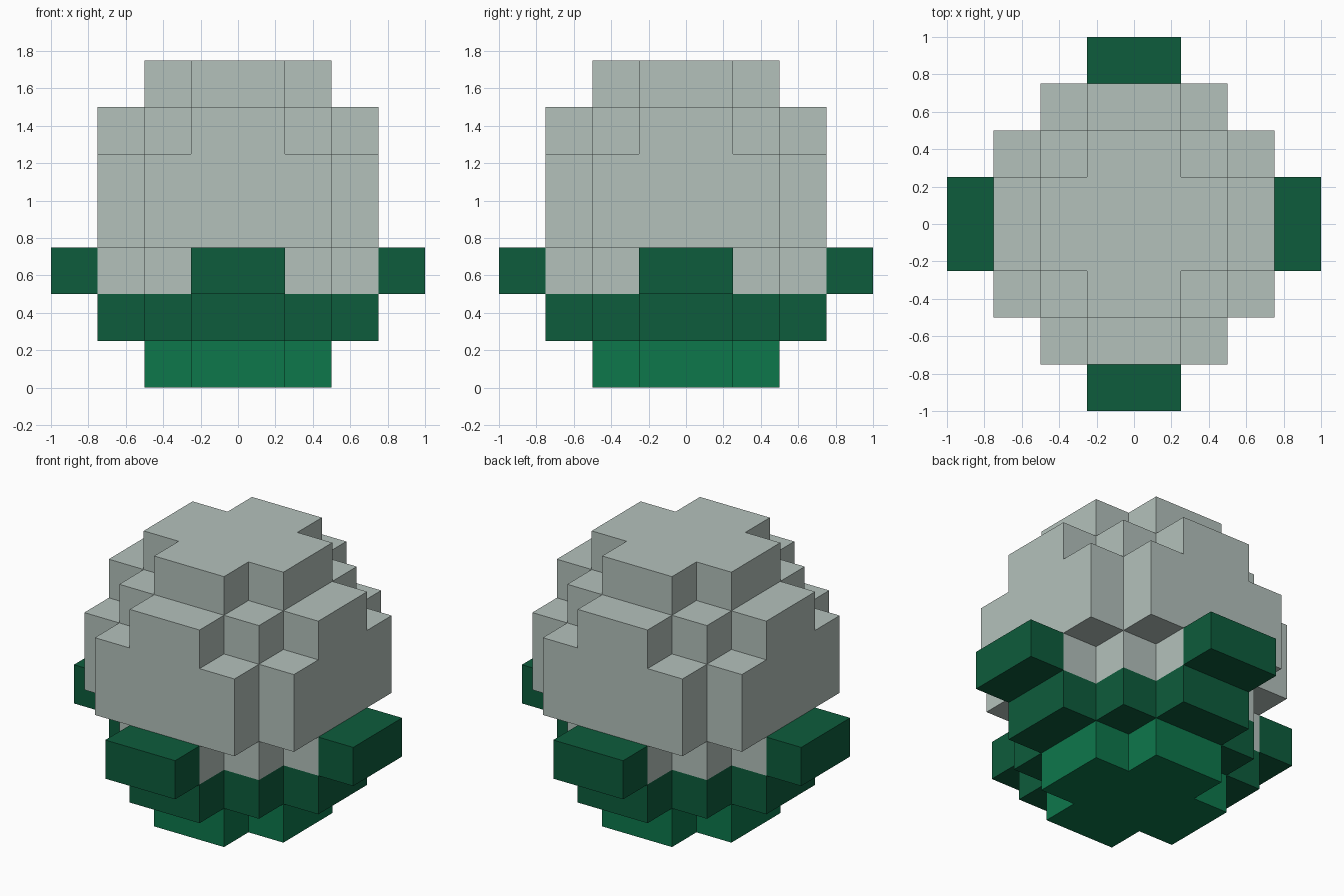
import bpy, bmesh
from mathutils import Vector

if "Cube" in bpy.data.objects:
    bpy.data.objects.remove(bpy.data.objects["Cube"], do_unlink=True)

CELL = 0.25


def material(name, rgb):
    m = bpy.data.materials.new(name)
    m.diffuse_color = (*rgb, 1)
    m.use_nodes = True
    bsdf = m.node_tree.nodes["Principled BSDF"]
    bsdf.inputs["Base Color"].default_value = (*rgb, 1)
    return m


GREY = material("pale grey", (0.455, 0.535, 0.500))
DARK = material("dark green", (0.004, 0.107, 0.045))
GREEN = material("bright green", (0.004, 0.184, 0.071))

# Stepped plans: half width in cells of each row, counted out from the centre
PLUS, DIAMOND, BARREL = (2, 1), (3, 2, 1), (3, 3, 2)


def layer(plan, z):
    """Cells of one block layer, mirrored about both axes."""
    return {(sx, sy, z) for row, half in enumerate(plan)
            for sy in (row, -row - 1) for sx in range(-half, half)}


def layers(*pairs):
    return set().union(*(layer(plan, z) for plan, z in pairs))


# Parts from the ground up
parts = {
    "base": (layers((PLUS, 0)), GREEN),
    "lower_band": (layers((DIAMOND, 1)), DARK),
    "body": (layers((DIAMOND, 2), (BARREL, 3), (BARREL, 4), (DIAMOND, 5), (PLUS, 6)), GREY),
    "front_tab": ({(x, -4, 2) for x in (-1, 0)}, DARK),
    "back_tab": ({(x, 3, 2) for x in (-1, 0)}, DARK),
    "left_tab": ({(3, y, 2) for y in (-1, 0)}, DARK),
    "right_tab": ({(-4, y, 2) for y in (-1, 0)}, DARK),
}
filled = set().union(*(cells for cells, _ in parts.values()))


def build(name, cells, mat):
    """Skin the outside of the cells, then merge flat areas into single faces."""
    bm = bmesh.new()
    for cell in sorted(cells):
        centre = Vector(cell) + Vector((0.5, 0.5, 0.5))
        for axis in range(3):
            for sign in (-1, 1):
                n = Vector((0, 0, 0))
                n[axis] = sign
                if tuple(int(a + b) for a, b in zip(cell, n)) in filled:
                    continue
                u = Vector((0, 0, 0))
                u[(axis + 1) % 3] = 0.5
                v = n.cross(u)
                mid = centre + n * 0.5
                bm.faces.new([bm.verts.new((mid + c) * CELL)
                              for c in (-u - v, u - v, u + v, v - u)])
    bmesh.ops.remove_doubles(bm, verts=bm.verts[:], dist=0.001)
    bmesh.ops.dissolve_limit(bm, angle_limit=0.01, verts=bm.verts[:], edges=bm.edges[:])
    mesh = bpy.data.meshes.new(name)
    bm.to_mesh(mesh)
    bm.free()
    mesh.materials.append(mat)
    bpy.context.collection.objects.link(bpy.data.objects.new(name, mesh))


for name, (cells, mat) in parts.items():
    build(name, cells, mat)
